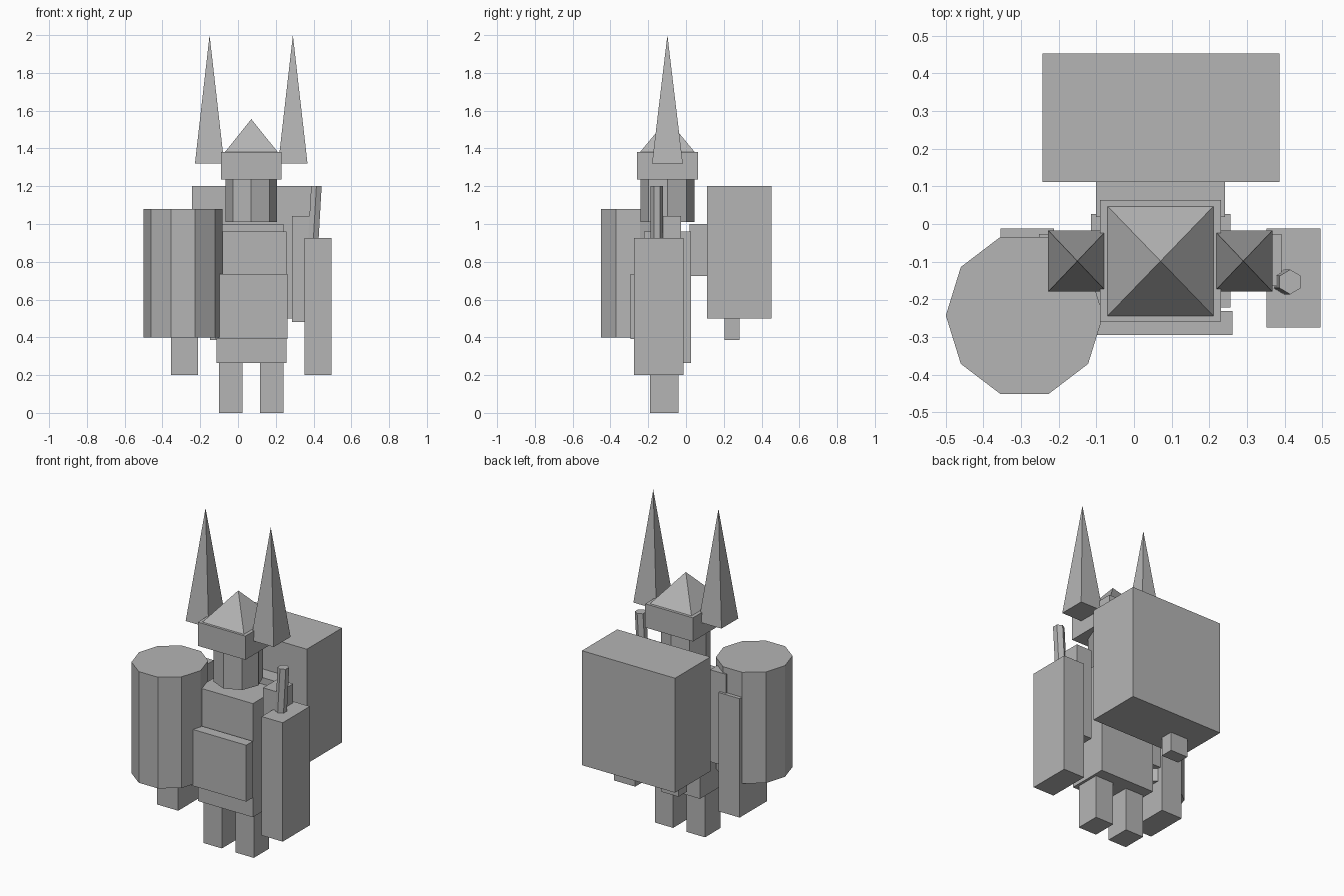
import bpy, bmesh, math
from mathutils import Matrix, Vector

if "Cube" in bpy.data.objects:
    bpy.data.objects.remove(bpy.data.objects["Cube"])

CX, CY = 0.07, -0.098   # axis of the figure's body

grey = bpy.data.materials.new("plain_grey")
grey.diffuse_color = (0.46, 0.46, 0.46, 1)
grey.use_nodes = True
grey.node_tree.nodes["Principled BSDF"].inputs["Base Color"].default_value = grey.diffuse_color


def finish(name, bm):
    bmesh.ops.recalc_face_normals(bm, faces=bm.faces)
    mesh = bpy.data.meshes.new(name)
    bm.to_mesh(mesh)
    bm.free()
    mesh.materials.append(grey)
    obj = bpy.data.objects.new(name, mesh)
    bpy.context.collection.objects.link(obj)
    return obj


def box(name, x, y, z):
    bm = bmesh.new()
    bmesh.ops.create_cube(bm, size=1)
    for v in bm.verts:
        v.co = Vector([(r[0] + r[1]) / 2 + c * (r[1] - r[0])
                       for c, r in zip(v.co, (x, y, z))])
    return finish(name, bm)


def prism(name, sides, centre, rx, ry, z, turn=0, lean=0):
    """Upright prism; lean shifts the top sideways in x."""
    bm = bmesh.new()
    rings = []
    for height, dx in ((z[0], 0), (z[1], lean)):
        rings.append([bm.verts.new((
            centre[0] + dx + rx * math.cos(turn + math.tau * i / sides),
            centre[1] + ry * math.sin(turn + math.tau * i / sides), height))
            for i in range(sides)])
    low, top = rings
    bm.faces.new(low[::-1])
    bm.faces.new(top)
    for i in range(sides):
        j = (i + 1) % sides
        bm.faces.new((low[i], low[j], top[j], top[i]))
    return finish(name, bm)


def pyramid(name, x, y, z):
    bm = bmesh.new()
    base = [bm.verts.new((a, b, z[0])) for a, b in
            ((x[0], y[0]), (x[1], y[0]), (x[1], y[1]), (x[0], y[1]))]
    tip = bm.verts.new((sum(x) / 2, sum(y) / 2, z[1]))
    bm.faces.new(base[::-1])
    for i in range(4):
        bm.faces.new((base[i], base[(i + 1) % 4], tip))
    return finish(name, bm)


# Body
box("torso", (-0.114, 0.256), (-0.222, 0.027), (0.265, 0.96))
box("apron_plate", (-0.12, 0.262), (-0.295, -0.231), (0.39, 0.735))

# Backpack, its mount and the small block hanging below
box("backpack", (-0.243, 0.387), (0.112, 0.453), (0.50, 1.20))
box("backpack_mount", (-0.101, 0.242), (0.018, 0.112), (0.725, 1.0))
box("backpack_block", (-0.148, -0.03), (0.204, 0.284), (0.385, 0.50))

# Paired limbs and horns, mirrored about the body's axis
for side, s in (("left", -1), ("right", 1)):
    def span(a, b):
        return tuple(sorted((CX + s * a, CX + s * b)))
    box(side + "_leg", span(0.046, 0.17), (-0.19, -0.041), (0, 0.265))
    box(side + "_upper_arm", span(0.215, 0.322), (-0.165, -0.026), (0.48, 1.043))
    box(side + "_forearm", span(0.282, 0.425), (-0.275, -0.012), (0.20, 0.927))
    pyramid(side + "_horn", span(0.143, 0.298), (-0.18, -0.017), (1.32, 2.0))

# Head and helmet
prism("head", 8, (CX, CY), 0.136, 0.143, (1.01, 1.235))
box("helmet_band", (-0.091, 0.231), (-0.259, 0.064), (1.235, 1.38))
pyramid("helmet_top", (-0.07, 0.211), (-0.244, 0.047), (1.38, 1.555))

# Barrel-shaped shield and the handle in the other hand
prism("barrel", 10, (-0.291, -0.243), 0.209, 0.219, (0.40, 1.08))
prism("handle", 6, (0.395, -0.154), 0.032, 0.033, (0.85, 1.20), math.pi / 6, 0.02)
